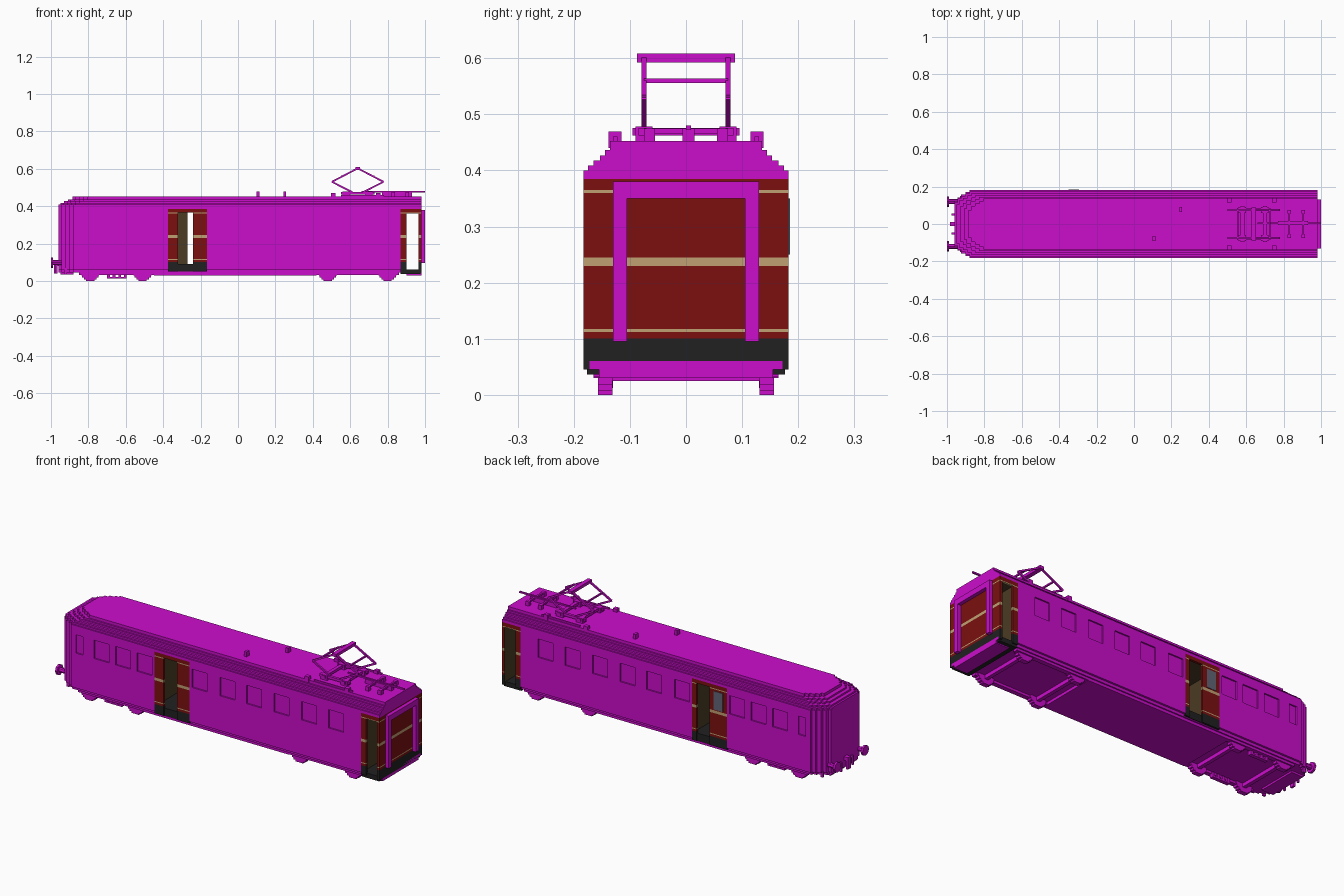
import bpy
import bmesh
from mathutils import Vector, Matrix

default_cube = bpy.data.objects.get("Cube")
if default_cube:
    bpy.data.objects.remove(default_cube, do_unlink=True)


def material(name, red, green, blue):
    mat = bpy.data.materials.new(name)
    mat.use_nodes = True
    mat.diffuse_color = (red, green, blue, 1)
    shader = mat.node_tree.nodes["Principled BSDF"]
    shader.inputs["Base Color"].default_value = (red, green, blue, 1)
    shader.inputs["Roughness"].default_value = 0.8
    return mat


MAGENTA = material("magenta paint", 0.6, 0.004, 0.6)
RED = material("dark red paint", 0.2, 0.005, 0.005)
TAN = material("tan stripe", 0.53, 0.35, 0.17)
BLACK = material("black sill", 0.015, 0.015, 0.015)
BROWN = material("brown interior", 0.07, 0.045, 0.018)
GLASS = material("grey blue glass", 0.12, 0.13, 0.18)


def finish(name, bm, *mats):
    bmesh.ops.recalc_face_normals(bm, faces=bm.faces)
    mesh = bpy.data.meshes.new(name)
    bm.to_mesh(mesh)
    bm.free()
    for mat in mats:
        mesh.materials.append(mat)
    obj = bpy.data.objects.new(name, mesh)
    bpy.context.collection.objects.link(obj)
    return obj


def add_box(bm, x0, x1, y0, y1, z0, z1):
    size = Matrix.Diagonal((x1 - x0, y1 - y0, z1 - z0, 1))
    centre = Vector((x0 + x1, y0 + y1, z0 + z1)) / 2
    bmesh.ops.create_cube(bm, size=1, matrix=Matrix.Translation(centre) @ size)


def boxes(name, mat, *bounds, mirror=False):
    bm = bmesh.new()
    for x0, x1, y0, y1, z0, z1 in bounds:
        add_box(bm, x0, x1, y0, y1, z0, z1)
        if mirror:
            add_box(bm, x0, x1, -y1, -y0, z0, z1)
    return finish(name, bm, mat)


def add_prism(bm, outline, z0, z1):
    face = bm.faces.new([bm.verts.new((x, y, z0)) for x, y in outline])
    top = bmesh.ops.extrude_face_region(bm, geom=[face])["geom"]
    bmesh.ops.translate(bm, vec=(0, 0, z1 - z0),
                        verts=[v for v in top if isinstance(v, bmesh.types.BMVert)])


def nose_outline(x_end, half, shift=0.0):
    """Footprint with stair-stepped corners at the cab end."""
    steps = [(-0.96, 0.06), (-0.945, 0.04), (-0.925, 0.025), (-0.9, 0.012), (-0.88, 0)]
    side = []
    previous = None
    for x, inset in steps:
        if previous is not None:
            side.append((x + shift, previous))
        previous = half - inset
        side.append((x + shift, previous))
    side.append((x_end, half))
    return side + [(x, -y) for x, y in reversed(side)]


HALF = 0.183
EAVE = 0.385
BACK_END = 0.98
DOOR_A, DOOR_B = -0.375, -0.165
END_DOOR = 0.87

# Side walls, split by the two vestibules
bm = bmesh.new()
add_prism(bm, nose_outline(DOOR_A, HALF), 0.06, EAVE)
cab_wall = finish("cab_body", bm, MAGENTA)
saloon_wall = boxes("saloon_body", MAGENTA, (DOOR_B, END_DOOR, -HALF, HALF, 0.06, EAVE))

# Shallow recessed windows
bm = bmesh.new()
window_spans = [(-0.85, 0.045)] + [(x, 0.09) for x in
                (-0.74, -0.61, -0.48, -0.15, 0.02, 0.18, 0.345, 0.51, 0.675)]
for x, width in window_spans:
    for side in (-1, 1):
        y0, y1 = sorted((side * (HALF - 0.008), side * 0.22))
        add_box(bm, x, x + width, y0, y1, 0.25, 0.35)
cutter = finish("window_cutter", bm, MAGENTA)
cutter.hide_render = True
cutter.hide_viewport = True
cutter.display_type = 'WIRE'
for wall in (cab_wall, saloon_wall):
    cut = wall.modifiers.new("windows", 'BOOLEAN')
    cut.operation = 'DIFFERENCE'
    cut.solver = 'EXACT'
    cut.object = cutter

# Stepped roof
bm = bmesh.new()
layer_z = EAVE
for top, half, shift in ((0.4, HALF, 0), (0.409, 0.175, 0), (0.418, 0.165, 0.01),
                         (0.427, 0.153, 0.03), (0.436, 0.144, 0.05), (0.452, 0.135, 0.075)):
    add_prism(bm, nose_outline(BACK_END, half, shift), layer_z, top)
    layer_z = top
finish("stepped_roof", bm, MAGENTA)

# Underframe
bm = bmesh.new()
add_prism(bm, nose_outline(BACK_END, 0.172), 0.045, 0.06)
finish("underframe", bm, MAGENTA)
boxes("middle_skirt", MAGENTA, (-0.45, 0.42, -0.165, 0.165, 0.03, 0.045))
boxes("end_beams", MAGENTA, (-0.95, -0.88, -0.11, 0.11, 0.035, 0.045),
      (0.9, BACK_END, -0.155, 0.155, 0.03, 0.045))


# Banded panels: red with stripes outside, brown on the inner face
def banded(name, x0, x1, y0, y1, inner, z0=0.05, z1=EAVE):
    stripes = ((0.112, 0.117), (0.23, 0.245), (0.36, 0.365))
    levels = [z0, 0.1] + [z for stripe in stripes for z in stripe] + [z1]
    levels = [z for z in levels if z0 <= z <= z1]
    bm = bmesh.new()
    add_box(bm, x0, x1, y0, y1, z0, z1)
    for z in levels[1:-1]:
        bmesh.ops.bisect_plane(bm, geom=bm.verts[:] + bm.edges[:] + bm.faces[:],
                               plane_co=(0, 0, z), plane_no=(0, 0, 1))
    bmesh.ops.recalc_face_normals(bm, faces=bm.faces)
    for face in bm.faces:
        z = face.calc_center_median().z
        if face.normal.dot(Vector(inner)) > 0.9:
            face.material_index = 3
        elif z < 0.1:
            face.material_index = 2
        elif any(a < z < b for a, b in stripes):
            face.material_index = 1
    return finish(name, bm, RED, TAN, BLACK, BROWN)


# Middle doorways: an open gap beside a leaf, staggered across the car
for side, label, gap0, gap1 in ((-1, "front", -0.32, -0.24), (1, "rear", -0.27, -0.19)):
    y0, y1 = sorted((side * HALF, side * (HALF - 0.013)))
    banded(label + "_door_leaf_a", DOOR_A, gap0, y0, y1, (0, -side, 0))
    banded(label + "_door_leaf_b", gap1, DOOR_B, y0, y1, (0, -side, 0))
    banded(label + "_door_lintel", gap0, gap1, y0, y1, (0, -side, 0), 0.365)
    banded(label + "_end_door_pillar", END_DOOR, 0.9, y0, y1, (0, -side, 0))
    banded(label + "_end_door_lintel", 0.9, 0.965, y0, y1, (0, -side, 0), 0.36)
boxes("rear_door_window", GLASS, (-0.35, -0.295, HALF, HALF + 0.002, 0.25, 0.35))
boxes("door_floors", BLACK, (DOOR_A, DOOR_B, -0.176, 0.176, 0.05, 0.09),
      (END_DOOR, 0.975, -0.176, 0.176, 0.036, 0.062))
boxes("vestibule_linings", BROWN,
      (DOOR_A, DOOR_A + 0.005, -0.17, 0.17, 0.09, EAVE),
      (DOOR_B - 0.005, DOOR_B, -0.17, 0.17, 0.09, EAVE),
      (END_DOOR, END_DOOR + 0.005, -0.17, 0.17, 0.06, EAVE),
      (DOOR_A, DOOR_B, -0.17, 0.17, 0.38, EAVE),
      (END_DOOR, 0.965, -0.17, 0.17, 0.38, EAVE))

# Flat end with gangway frame
banded("end_panel", 0.965, BACK_END, -HALF, HALF, (-1, 0, 0), 0.045)
boxes("gangway_posts", MAGENTA, (BACK_END, 1, 0.105, 0.13, 0.095, 0.38), mirror=True)
boxes("gangway_lintel", MAGENTA, (BACK_END, 1, -0.13, 0.13, 0.35, 0.38))

# Bogies: stepped wheels, axles and side frames
for number, (a, b) in enumerate(((-0.79, -0.51), (0.48, 0.8)), 1):
    wheels = []
    for x in (a, b):
        for z, half in ((0, 0.022), (0.008, 0.034), (0.018, 0.044), (0.03, 0.048)):
            wheels.append((x - half, x + half, 0.131, 0.157, z, z + 0.018))
    boxes(f"wheels_{number}", MAGENTA, *wheels, mirror=True)
    boxes(f"axles_{number}", MAGENTA, *[(x - 0.01, x + 0.01, -0.135, 0.135, 0.025, 0.046)
                                       for x in (a, b)])
    boxes(f"bogie_frame_{number}", MAGENTA, (a - 0.06, b + 0.06, 0.14, 0.165, 0.032, 0.05),
          mirror=True)
boxes("equipment_boxes", MAGENTA,
      *[(x, x + 0.015, 0.13, 0.15, 0.012, 0.04) for x in (-0.7, -0.67, -0.64, -0.61)],
      (-0.7, -0.6, 0.13, 0.15, 0.012, 0.02), mirror=True)


# Buffers and coupler on the cab end
bm = bmesh.new()
for y in (-0.12, 0.12):
    for x, length, radius in ((-0.967, 0.05, 0.013), (-0.994, 0.012, 0.028)):
        place = Matrix.Translation((x, y, 0.098)) @ Matrix.Rotation(1.5708, 4, 'Y')
        bmesh.ops.create_cone(bm, cap_ends=True, segments=8, radius1=radius,
                              radius2=radius, depth=length, matrix=place)
finish("buffers", bm, MAGENTA)
boxes("coupler_hook", MAGENTA, (-0.985, -0.95, -0.012, 0.012, 0.085, 0.105),
      (-0.985, -0.973, -0.012, 0.012, 0.04, 0.09))
boxes("brake_hoses", MAGENTA, (-0.975, -0.95, 0.045, 0.055, 0.08, 0.09),
      (-0.975, -0.965, 0.045, 0.055, 0.04, 0.09),
      (-0.93, -0.915, 0.14, 0.15, 0.035, 0.07), mirror=True)


# Pantograph
def beam(bm, start, end, width):
    start, end = Vector(start), Vector(end)
    along = end - start
    turn = along.to_track_quat('Z', 'Y').to_matrix().to_4x4()
    bmesh.ops.create_cube(bm, size=1, matrix=Matrix.Translation((start + end) / 2) @ turn
                          @ Matrix.Diagonal((width, width, along.length, 1)))


MID = 0.64
bm = bmesh.new()
for y in (-0.075, 0.075):
    for side in (-1, 1):
        knee = (MID + side * 0.138, y, 0.53)
        beam(bm, (MID + side * 0.03, y, 0.475), knee, 0.009)
        beam(bm, knee, (MID, y, 0.602), 0.009)
for side in (-1, 1):
    x = MID + side * 0.085
    beam(bm, (x, -0.075, 0.56), (x, 0.075, 0.56), 0.008)
finish("pantograph_arms", bm, MAGENTA)
boxes("contact_bar", MAGENTA, (MID - 0.012, MID + 0.012, -0.087, 0.087, 0.592, 0.608))
boxes("pantograph_base", MAGENTA, (0.55, 0.73, 0.07, 0.085, 0.462, 0.476),
      (0.57, 0.59, 0, 0.095, 0.462, 0.476), (0.69, 0.71, 0, 0.095, 0.462, 0.476),
      (0.56, 0.6, 0.06, 0.09, 0.45, 0.478), (0.68, 0.72, 0.06, 0.09, 0.45, 0.478),
      mirror=True)

# Roof conductors, insulators and vents
boxes("roof_conductors", MAGENTA, (0.66, 1, 0, 0.009, 0.472, 0.48),
      (0.77, 0.93, -0.006, 0.015, 0.45, 0.475),
      (0.825, 0.835, -0.07, 0.07, 0.465, 0.475), (0.9, 0.91, -0.07, 0.07, 0.465, 0.475))
boxes("roof_insulators", MAGENTA,
      *[(x - 0.01, x + 0.01, 0.055, 0.075, 0.45, 0.475) for x in (0.83, 0.905)],
      *[(x - 0.012, x + 0.012, 0.115, 0.138, 0.44, 0.469) for x in (0.51, 0.75)],
      (0.55, 0.78, 0.122, 0.13, 0.45, 0.46), mirror=True)
boxes("roof_vents", MAGENTA, (0.1, 0.115, -0.09, -0.065, 0.45, 0.478),
      (0.242, 0.257, 0.065, 0.09, 0.45, 0.478))
